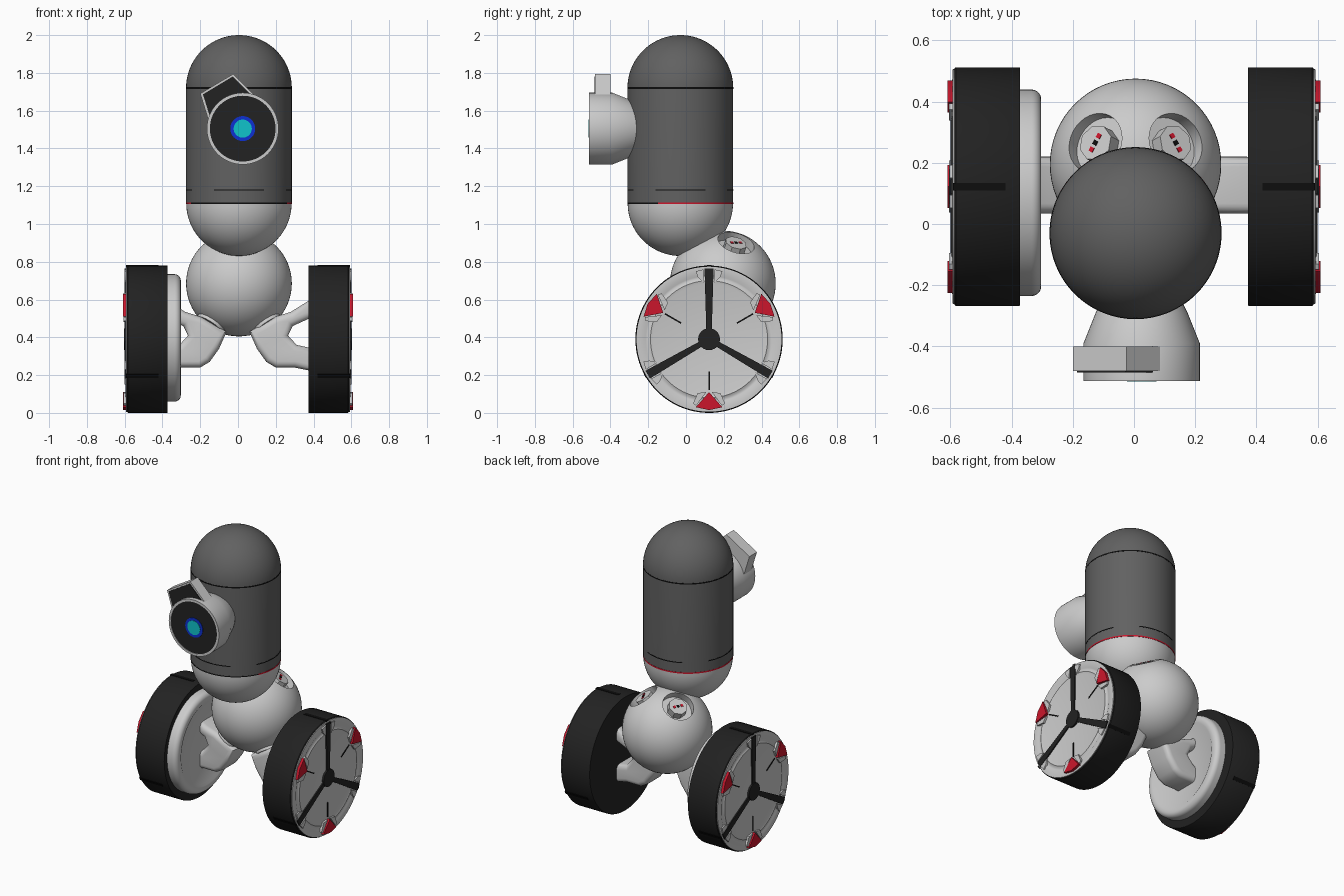
import bpy, bmesh, math
from mathutils import Matrix, Vector

if "Cube" in bpy.data.objects:
    bpy.data.objects.remove(bpy.data.objects["Cube"])


def material(name, r, g, b):
    m = bpy.data.materials.new(name)
    m.use_nodes = True
    m.diffuse_color = (r, g, b, 1)
    m.node_tree.nodes["Principled BSDF"].inputs["Base Color"].default_value = (r, g, b, 1)
    return m


LIGHT = material("light grey", .6, .6, .6)
SHELL = material("shell grey", .12, .12, .12)
TIRE = material("tire black", .016, .016, .016)
BLACK = material("seam black", .004, .004, .004)
RED = material("red", .6, .008, .025)
BLUE = material("blue", .004, .03, .65)
CYAN = material("cyan", .005, .55, .6)


def finish(name, bm, mat, frame, angle=35):
    bmesh.ops.remove_doubles(bm, verts=bm.verts, dist=1e-5)
    bm.transform(frame)
    bmesh.ops.recalc_face_normals(bm, faces=bm.faces)
    me = bpy.data.meshes.new(name)
    bm.to_mesh(me)
    bm.free()
    return add(name, me, mat, angle)


def add(name, me, mat, angle=35):
    me.materials.clear()
    me.materials.append(mat)
    ob = bpy.data.objects.new(name, me)
    bpy.context.collection.objects.link(ob)
    bpy.ops.object.select_all(action='DESELECT')
    ob.select_set(True)
    bpy.context.view_layer.objects.active = ob
    bpy.ops.object.shade_smooth_by_angle(angle=math.radians(angle))
    return ob


def lathe(name, profile, mat, frame, steps=64, start=0, sweep=360):
    """Spin (radius, height) points around the local z axis."""
    bm = bmesh.new()
    vs = [bm.verts.new((r, 0, h)) for r, h in profile]
    es = [bm.edges.new(p) for p in zip(vs, vs[1:])]
    bmesh.ops.spin(bm, geom=vs + es, cent=(0, 0, 0), axis=(0, 0, 1),
                   angle=math.radians(sweep), steps=steps)
    return finish(name, bm, mat, frame @ Matrix.Rotation(math.radians(start), 4, 'Z'))


def prism(name, pts, z0, z1, mat, frame):
    """Extrude a flat outline along the local z axis."""
    bm = bmesh.new()
    low = bm.faces.new([bm.verts.new((x, y, z0)) for x, y in pts])
    ext = bmesh.ops.extrude_face_region(bm, geom=[low])["geom"]
    bmesh.ops.translate(bm, vec=(0, 0, z1 - z0),
                        verts=[v for v in ext if isinstance(v, bmesh.types.BMVert)])
    return finish(name, bm, mat, frame)


def disc(name, r, z0, z1, mat, frame, steps=64):
    return lathe(name, [(0, z0), (r, z0), (r, z1), (0, z1)], mat, frame, steps)


def arc(r, h, a0, a1, n=20):
    angles = [math.radians(a0 + (a1 - a0) * i / n) for i in range(n + 1)]
    return [(r * math.cos(a), h + r * math.sin(a)) for a in angles]


def band(name, r, z, height, mat, frame, start=0, sweep=360):
    a, b = z - height / 2, z + height / 2
    lathe(name, [(r - .01, a), (r, a), (r, b), (r - .01, b), (r - .01, a)],
          mat, frame, 64, start, sweep)


def rect(x0, x1, y0, y1):
    return [(x0, y0), (x1, y0), (x1, y1), (x0, y1)]


# Capsule body
R = .28
body = Matrix.Translation((.005, -.03, 0))
lathe("body_shell", [(0, 1.11), (R, 1.11)] + arc(R, 1.72, 0, 90), SHELL, body)
lathe("body_lower_dome", arc(R - .001, 1.11, -90, 0) + [(0, 1.11)], LIGHT, body)
band("top_seam", R + .001, 1.72, .008, BLACK, body)
band("red_seam", R + .001, 1.11, .009, RED, body, -25, 230)
band("front_seam", R + .001, 1.11, .006, BLACK, body, 205, 130)
for i in range(4):
    band("body_slit", R + .001, 1.18, .006, BLACK, body, i * 90 - 28, 56)

# Eye: local x right, y up, z towards the front
eye = Matrix(((1, 0, 0, .025), (0, 0, -1, 0), (0, 1, 0, 1.505), (0, 0, 0, 1)))
lathe("eye_housing", [(0, .2), (.125, .24), (.15, .29), (.19, .39), (.19, .513),
                      (.174, .513), (.174, .505), (0, .505)], LIGHT, eye)
disc("eye_face", .174, .5, .509, TIRE, eye)
disc("eye_ring", .066, .5, .512, BLUE, eye)
disc("eye_pupil", .048, .5, .515, CYAN, eye)
flap = [(-.225, .185), (-.05, .29), (.06, .18), (0, 0), (-.18, .04)]
prism("eye_flap", flap, .4, .481, LIGHT, eye)
centre = Vector((-.08, .15))
inset = [tuple(centre + (Vector(p) - centre) * .9) for p in flap]
prism("eye_flap_face", inset, .475, .485, TIRE, eye)

# Lower sphere with two sockets on top
hub = Vector((.005, .195, .685))
sphere = lathe("hip_sphere", arc(R, 0, -90, 90, 32), LIGHT, Matrix.Translation(hub))
cutters = []


def outward(*direction):
    quat = Vector(direction).to_track_quat('Z', 'Y')
    return Matrix.Translation(hub) @ quat.to_matrix().to_4x4()


def knob(frame, top):
    outline = [(.06 * math.cos(i * math.pi / 4), .06 * math.sin(i * math.pi / 4))
               for i in range(8)]
    prism("socket_knob", outline, .18, top, LIGHT, frame)
    for x in (-.025, 0, .025):
        prism("knob_dot", rect(x - .008, x + .008, -.008, .008), top - .004, top + .003,
              RED if x else BLACK, frame)


for s in (1, -1):
    upper = outward(s * .14, .075, .23)
    cutters.append(disc("socket_cutter", .1, .21, .4, LIGHT, upper, 32))
    knob(upper, .262)
    lower = outward(s * .15, -.075, -.22)
    disc("arm_flange", .085, .2, .284, LIGHT, lower, 32)
    knob(lower, .29)
for c in cutters:
    c.hide_render = True
    mod = sphere.modifiers.new("socket", 'BOOLEAN')
    mod.operation, mod.solver, mod.object = 'DIFFERENCE', 'EXACT', c
deps = bpy.context.evaluated_depsgraph_get()
cut = bpy.data.meshes.new_from_object(sphere.evaluated_get(deps))
for ob in cutters + [sphere]:
    bpy.data.objects.remove(ob)
add("hip_sphere", cut, LIGHT)

# Forked arms: rounded C-shaped outline
fork = [(.06, .43), (.10, .34), (.15, .27), (.2, .24), (.3, .24), (.4, .22), (.4, .34),
        (.31, .36), (.265, .41), (.29, .46), (.4, .51), (.4, .61), (.28, .535), (.2, .51)]
for s, name in ((1, "left_arm"), (-1, "right_arm")):
    cu = bpy.data.curves.new(name, 'CURVE')
    cu.dimensions, cu.fill_mode = '2D', 'BOTH'
    cu.extrude, cu.bevel_depth, cu.bevel_resolution, cu.offset = .06, .033, 4, -.033
    sp = cu.splines.new('POLY')
    sp.points.add(len(fork) - 1)
    for p, (x, z) in zip(sp.points, fork):
        p.co = (x, z, 0, 1)
    sp.use_cyclic_u = True
    ob = bpy.data.objects.new(name + "_outline", cu)
    bpy.context.collection.objects.link(ob)
    deps = bpy.context.evaluated_depsgraph_get()
    me = bpy.data.meshes.new_from_object(ob.evaluated_get(deps))
    bpy.data.objects.remove(ob)
    bm = bmesh.new()
    bm.from_mesh(me)
    place = Matrix(((s, 0, 0, 0), (0, 0, -1, .127), (0, 1, 0, 0), (0, 0, 0, 1)))
    finish(name, bm, LIGHT, place, 50)

# Wheels: local x back, y up, z outward
for s, side in ((1, "left_"), (-1, "right_")):
    wheel = Matrix(((0, 0, s, 0), (1, 0, 0, .122), (0, 1, 0, .39), (0, 0, 0, 1)))
    lathe(side + "tire", [(0, .372), (.388, .372), (.39, .375), (.39, .582), (.386, .587),
                          (0, .587)], TIRE, wheel, 96)
    lathe(side + "wheel_cap", [(.384, .58), (.384, .592), (.345, .594), (.335, .589),
                               (.322, .589), (.31, .596), (.295, .592), (0, .592)],
          LIGHT, wheel, 96)
    disc(side + "wheel_hub", .058, .58, .604, TIRE, wheel, 24)
    for k in range(3):
        # Spoke, tread notch and the slot and red marker opposite it
        spoke = wheel @ Matrix.Rotation(math.radians(120 * k), 4, 'Z')
        prism(side + "spoke", [(-.014, .03), (.014, .03), (.024, .375), (-.024, .375)],
              .58, .6, TIRE, spoke)
        prism(side + "tread_notch", rect(-.012, .012, .38, .392), .42, .592, BLACK, spoke)
        prism(side + "cap_slot", rect(-.004, .004, -.27, -.17), .589, .595, BLACK, spoke)
        prism(side + "marker", [(0, -.28), (-.07, -.36), (0, -.375), (.07, -.36)],
              .585, .61, RED, spoke)
        for t in (1, -1):
            prism(side + "marker_tab", [(t * .015, -.28), (t * .06, -.285), (t * .085, -.34),
                                        (t * .068, -.352)], .585, .605, LIGHT, spoke)
            prism(side + "spoke_tab", [(t * .03, .3), (t * .06, .33), (t * .07, .36),
                                       (t * .028, .37)], .585, .602, LIGHT, spoke)

# Rounded inner plate on the right wheel only
plate = Matrix(((0, 0, -1, 0), (1, 0, 0, .102), (0, 1, 0, .397), (0, 0, 0, 1)))
edge = [(.305 + r, h) for r, h in arc(.032, .335, 0, 90, 8)]
edge = [(r, .67 - h) for r, h in edge]
lathe("right_inner_plate", [(0, .38), (.337, .38)] + edge +
      [(.285, .303), (.27, .312), (0, .312)], LIGHT, plate, 96)
